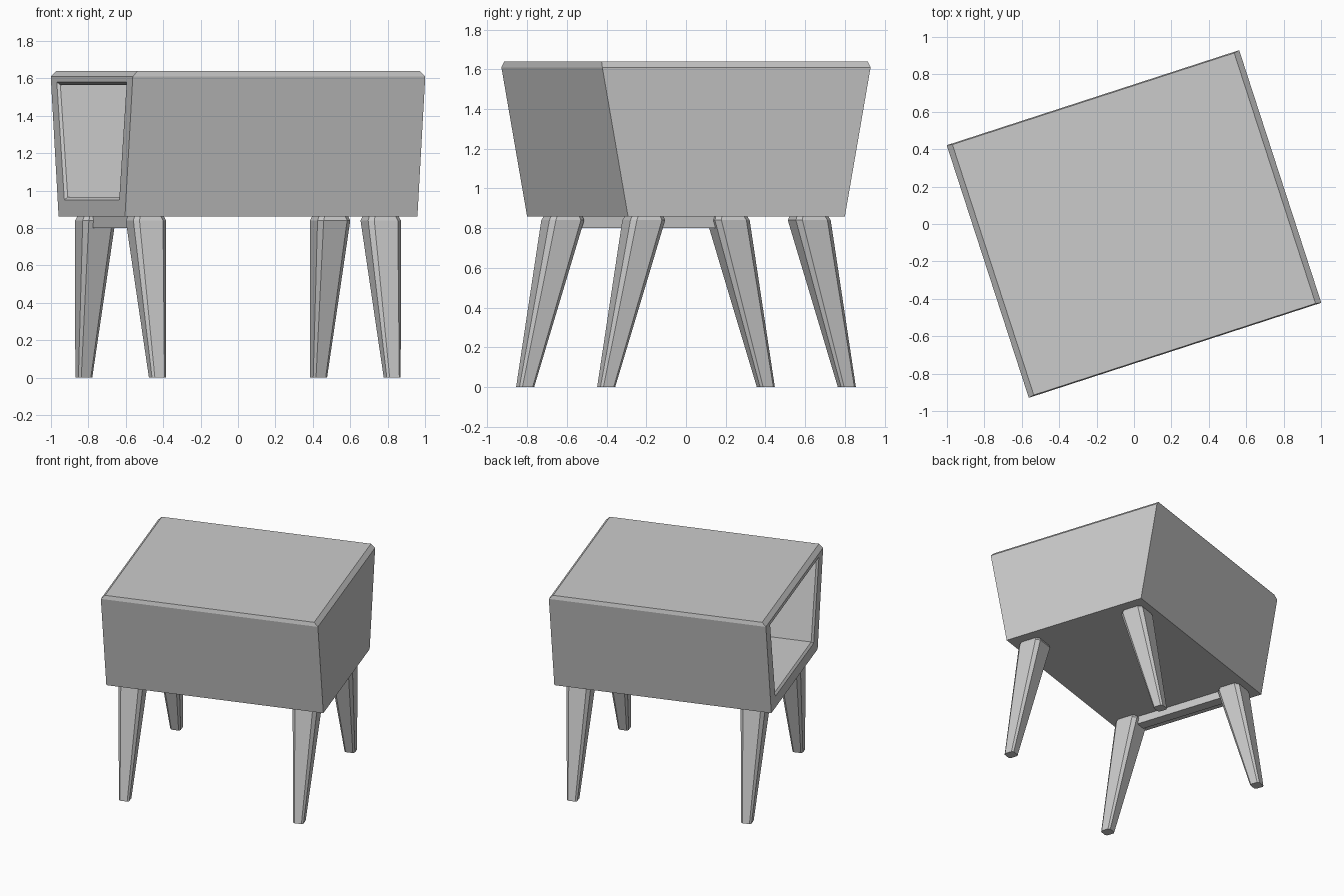
import bpy, bmesh
from math import radians
from mathutils import Vector

if "Cube" in bpy.data.objects:
    bpy.data.objects.remove(bpy.data.objects["Cube"])

TURN = radians(18)  # whole piece is turned about z


def finish(bm, name):
    bmesh.ops.recalc_face_normals(bm, faces=bm.faces[:])
    me = bpy.data.meshes.new(name)
    bm.to_mesh(me)
    bm.free()
    ob = bpy.data.objects.new(name, me)
    ob.rotation_euler.z = TURN
    bpy.context.collection.objects.link(ob)
    return ob


def loft(rings):
    """Closed solid through rings of equal point count."""
    bm = bmesh.new()
    loops = [[bm.verts.new(p) for p in r] for r in rings]
    n = len(loops[0])
    for a, b in zip(loops, loops[1:]):
        for i in range(n):
            j = (i + 1) % n
            bm.faces.new((a[i], a[j], b[j], b[i]))
    bm.faces.new(loops[0][::-1])
    bm.faces.new(loops[-1])
    bmesh.ops.recalc_face_normals(bm, faces=bm.faces[:])
    return bm


def rect(hx, hy, z):
    return [(-hx, -hy, z), (hx, -hy, z), (hx, hy, z), (-hx, hy, z)]


def octagon(cx, cy, h, c, z):
    """Square of half width h with corners cut by c."""
    k = h - c
    pts = [(h, -k), (h, k), (k, h), (-k, h), (-h, k), (-h, -k), (-k, -h), (k, -h)]
    return [(cx + x, cy + y, z) for x, y in pts]


# Cabinet: flared box with chamfered top
bm = loft([rect(.822, .574, .86), rect(.822, .71, 1.61), rect(.792, .704, 1.64)])

# Open compartment on the left end: rim, small inner chamfer, deep recess
face = min(bm.faces, key=lambda f: f.normal.x)
for x, v_lo, z_lo, v_hi, z_hi in [(-.822, .475, .95, .605, 1.58),
                                  (-.807, .462, .965, .59, 1.565),
                                  (.735, .462, .965, .59, 1.565)]:
    face = bmesh.ops.extrude_discrete_faces(bm, faces=[face])["faces"][0]
    mid = face.calc_center_median().z
    for v in face.verts:
        s = 1 if v.co.y > 0 else -1
        v.co = Vector((x, s * v_hi, z_hi) if v.co.z > mid else (x, s * v_lo, z_lo))
finish(bm, "cabinet")

# Four splayed tapered legs
for sx, side in ((-1, "left"), (1, "right")):
    for sy, end in ((-1, "front"), (1, "back")):
        x = sx * .66
        finish(loft([octagon(x, sy * .637, .039, .012, 0),
                     octagon(x, sy * .438, .092, .026, .84),
                     octagon(x, sy * .436, .082, .024, .862)]),
               f"{end}_{side}_leg")

# Cross bar under the open end
bar = [(x - .66, y, z) for x, y, z in rect(.04, .37, .80)]
finish(loft([bar, [(x, y, .862) for x, y, z in bar]]), "cross_bar")
